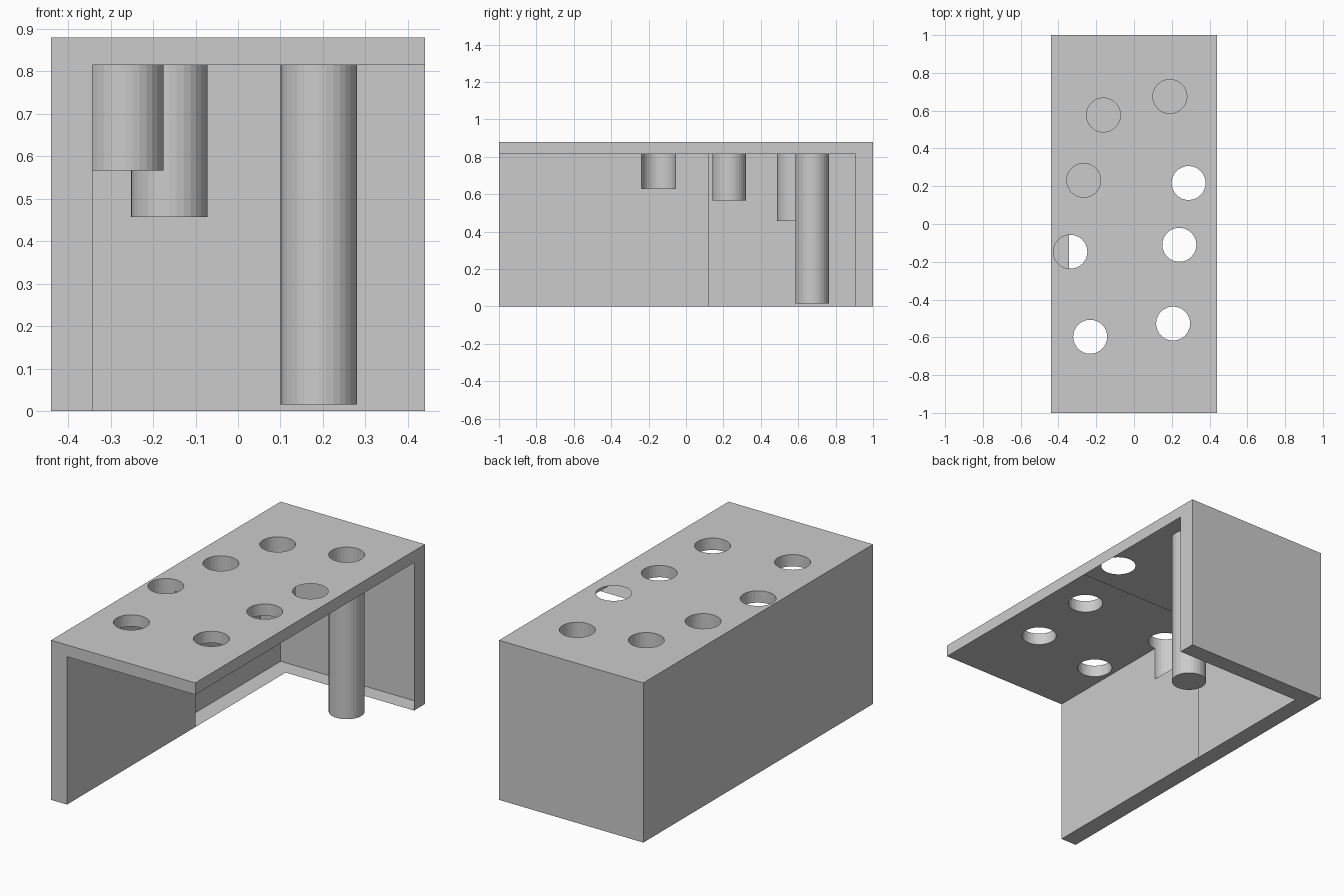
import bpy, bmesh
from math import cos, sin, pi, acos

if "Cube" in bpy.data.objects:
    bpy.data.objects.remove(bpy.data.objects["Cube"])

X, Y, H = 0.44, 1.0, 0.88          # outer half width, half length, height
XI, YI, ZI = -0.343, 0.905, 0.815  # inner faces of side wall, back wall, top plate
YS = 0.12                          # inner lining stops here
R, SEG = 0.09, 32

through = [(0.24, -0.11), (0.207, -0.527), (-0.232, -0.597)]
open_hole = (0.289, 0.217)
blind = [(0.19, 0.675, 0.015), (-0.162, 0.577, 0.457), (-0.266, 0.231, 0.566)]
notch, notch_z = (-0.337, -0.147), 0.63


def arc(c, a, b, n):
    """n + 1 points on a hole outline from angle a to b."""
    return [(c[0] + R * cos(a + (b - a) * i / n), c[1] + R * sin(a + (b - a) * i / n))
            for i in range(n + 1)]


def circle(c):
    return arc(c, 0, 2 * pi, SEG)[:-1]


def face(bm, pts):
    return bm.faces.new([bm.verts.new(p) for p in pts])


def sheet(bm, loops, z):
    """Flat sheet at height z; the first loop is the outline, the rest are holes."""
    edges = []
    for loop in loops:
        vs = [bm.verts.new((x, y, z)) for x, y in loop]
        edges += [bm.edges.new((vs[i - 1], vs[i])) for i in range(len(vs))]
    bmesh.ops.triangle_fill(bm, use_beauty=True, edges=edges, normal=(0, 0, 1))


def tube(bm, pts, z0, z1, closed=True):
    for i in range(0 if closed else 1, len(pts)):
        (ax, ay), (bx, by) = pts[i - 1], pts[i]
        face(bm, [(ax, ay, z1), (bx, by, z1), (bx, by, z0), (ax, ay, z0)])


def finish(bm, name):
    bmesh.ops.remove_doubles(bm, verts=bm.verts, dist=1e-5)
    me = bpy.data.meshes.new(name)
    bm.to_mesh(me)
    bm.free()
    ob = bpy.data.objects.new(name, me)
    bpy.context.collection.objects.link(ob)


# Housing: top plate, left wall and back wall as one skin
bm = bmesh.new()
phi = acos((XI - notch[0]) / R)
right_arc = arc(notch, -phi, phi, SEG // 2)
left_arc = arc(notch, phi, 2 * pi - phi, SEG // 2)
thru_loops = [circle(c) for c in through]
notch_loop = right_arc[:-1] + left_arc[:-1]
others = [circle(c) for c in [open_hole] + [b[:2] for b in blind]]

# Top and front part of the underside
sheet(bm, [[(-X, -Y), (X, -Y), (X, Y), (-X, Y)]] + thru_loops + [notch_loop] + others, H)
sheet(bm, [[(XI, -Y), (X, -Y), (X, YS), (XI, YS)] + right_arc[::-1]] + thru_loops, ZI)

# Outer sides, front and right ends, bottom rim
face(bm, [(-X, -Y, 0), (-X, -Y, H), (-X, Y, H), (-X, Y, 0)])
face(bm, [(-X, Y, 0), (-X, Y, H), (X, Y, H), (X, Y, 0)])
face(bm, [(x, -Y, z) for x, z in
          [(-X, 0), (XI, 0), (XI, ZI), (X, ZI), (X, H), (-X, H)]])
face(bm, [(X, y, z) for y, z in
          [(-Y, ZI), (YS, ZI), (YI, ZI), (YI, 0), (Y, 0), (Y, H), (-Y, H)]])
face(bm, [(x, y, 0) for x, y in
          [(-X, -Y), (XI, -Y), (XI, YS), (XI, YI), (X, YI), (X, Y), (-X, Y)]])

# Inner wall lining with the notch cut by the hole beside it
y0, y1 = right_arc[0][1], right_arc[-1][1]
face(bm, [(XI, y, z) for y, z in [(-Y, 0), (YS, 0), (YS, ZI), (y1, ZI), (y1, notch_z),
                                  (y0, notch_z), (y0, ZI), (-Y, ZI)]])

# Hole walls
for loop in thru_loops:
    tube(bm, loop, ZI, H)
tube(bm, right_arc, ZI, H, closed=False)
for z0, z1 in ((notch_z, ZI), (ZI, H)):
    tube(bm, left_arc, z0, z1, closed=False)
face(bm, [(x, y, notch_z) for x, y in left_arc])

bmesh.ops.remove_doubles(bm, verts=bm.verts, dist=1e-5)
bmesh.ops.recalc_face_normals(bm, faces=bm.faces)
top = max(bm.faces, key=lambda f: f.calc_center_median().z)
if top.normal.z < 0:
    bmesh.ops.reverse_faces(bm, faces=bm.faces)
finish(bm, "housing")

# Blind pockets hanging below the plate
for i, (x, y, z) in enumerate(blind):
    bm = bmesh.new()
    pts = circle((x, y))
    tube(bm, pts, z, H)
    face(bm, [(px, py, z) for px, py in pts])
    finish(bm, f"blind_pocket_{i + 1}")
